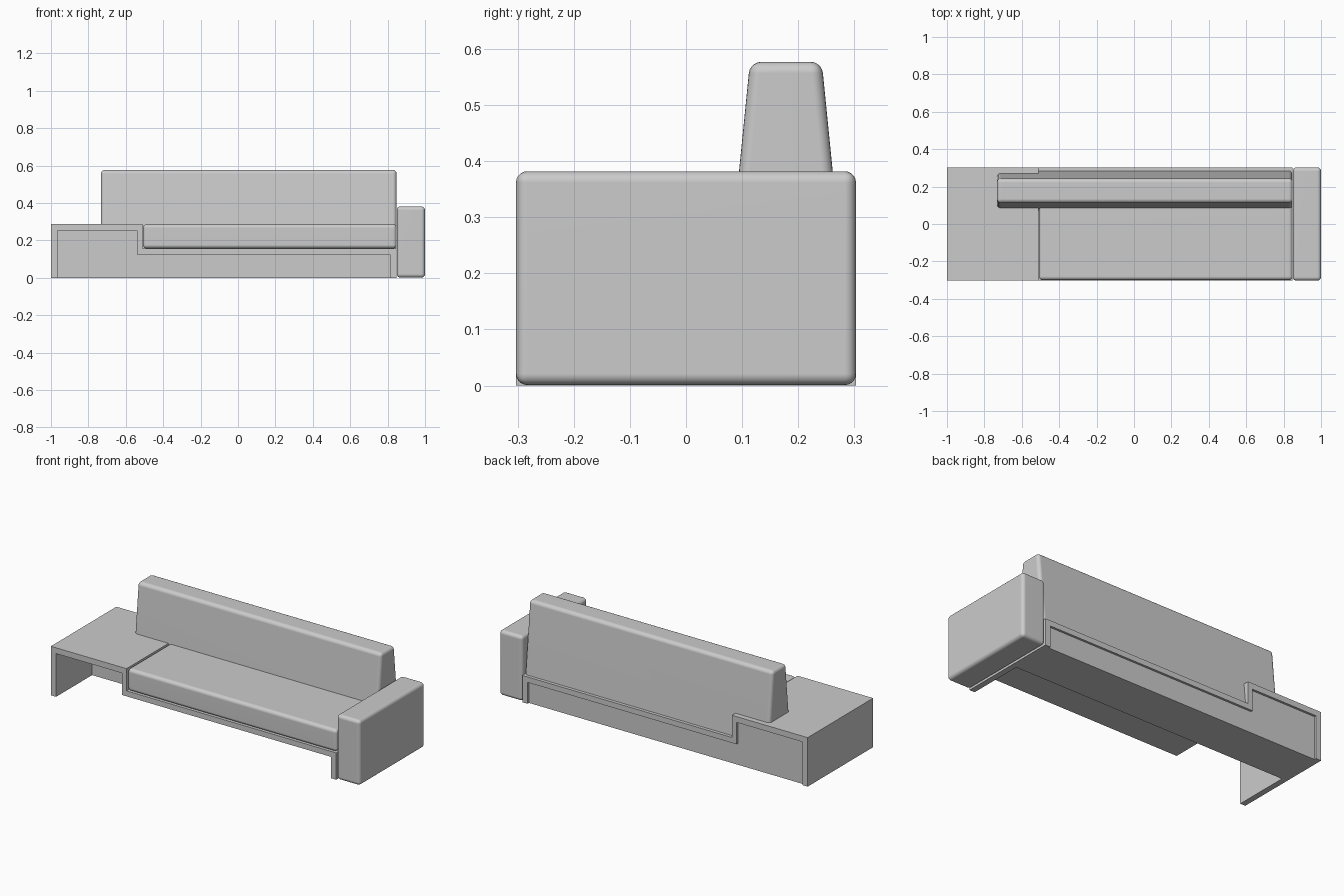
import bpy, bmesh
from math import radians

if "Cube" in bpy.data.objects:
    bpy.data.objects.remove(bpy.data.objects["Cube"])


def finish(name, bm, smooth=True):
    bmesh.ops.recalc_face_normals(bm, faces=bm.faces)
    mesh = bpy.data.meshes.new(name)
    bm.to_mesh(mesh)
    bm.free()
    obj = bpy.data.objects.new(name, mesh)
    bpy.context.collection.objects.link(obj)
    bpy.ops.object.select_all(action='DESELECT')
    obj.select_set(True)
    bpy.context.view_layer.objects.active = obj
    if smooth:
        bpy.ops.object.shade_smooth_by_angle(angle=radians(35))
    return obj


def extrude_y(name, profile, y0, y1):
    """Extrude an (x, z) outline along y."""
    bm = bmesh.new()
    face = bm.faces.new([bm.verts.new((x, y0, z)) for x, z in profile])
    geom = bmesh.ops.extrude_face_region(bm, geom=[face])["geom"]
    verts = [g for g in geom if isinstance(g, bmesh.types.BMVert)]
    bmesh.ops.translate(bm, verts=verts, vec=(0, y1 - y0, 0))
    return finish(name, bm, False)


def cushion(name, x0, x1, y0, y1, z0, z1, radius=0.02, taper=0.0, flat_base=False):
    """Rounded block; its top can be narrowed in y by taper on each side."""
    bm = bmesh.new()
    bmesh.ops.create_cube(bm, size=1)
    for v in bm.verts:
        top = v.co.z > 0
        t = taper if top else 0
        v.co = (x1 if v.co.x > 0 else x0,
                y1 - t if v.co.y > 0 else y0 + t,
                z1 if top else z0)
    edges = [e for e in bm.edges
             if not (flat_base and all(v.co.z < z0 + 1e-4 for v in e.verts))]
    bmesh.ops.bevel(bm, geom=edges, offset=radius, segments=5,
                    profile=0.5, affect='EDGES', clamp_overlap=True)
    obj = finish(name, bm)
    obj.modifiers.new("weighted_normals", 'WEIGHTED_NORMAL').keep_sharp = True
    return obj


# Stepped bent-board frame: side table, step down, seat deck, right leg
outer = [(-1, 0), (-1, 0.287), (-0.51, 0.287), (-0.51, 0.157), (0.848, 0.157), (0.848, 0)]
inner = [(0.814, 0), (0.814, 0.125), (-0.54, 0.125), (-0.54, 0.253), (-0.966, 0.253), (-0.966, 0)]
extrude_y("frame", outer + inner, -0.303, 0.303)

# Deep storage core filling the rear half under the frame, slightly recessed
extrude_y("rear_core", inner, 0.03, 0.29)

# Seat cushion and right armrest
cushion("seat_cushion", -0.508, 0.848, -0.3, 0.1, 0.157, 0.287)
cushion("armrest", 0.849, 1.0, -0.303, 0.303, 0.001, 0.382)

# Tapered backrest, notched to sit over the side table
back = cushion("backrest", -0.732, 0.848, 0.072, 0.284, 0.157, 0.577,
               taper=0.042, flat_base=True)
cutter = extrude_y("notch_cutter", [(-0.9, 0.1), (-0.9, 0.287), (-0.51, 0.287), (-0.51, 0.1)], -0.2, 0.5)
cutter.hide_render = True
mod = back.modifiers.new("notch", 'BOOLEAN')
mod.operation = 'DIFFERENCE'
mod.solver = 'EXACT'
mod.object = cutter
bpy.context.view_layer.objects.active = back
bpy.ops.object.modifier_move_to_index(modifier="notch", index=0)
bpy.ops.object.modifier_apply(modifier="notch")
bpy.data.objects.remove(cutter)
